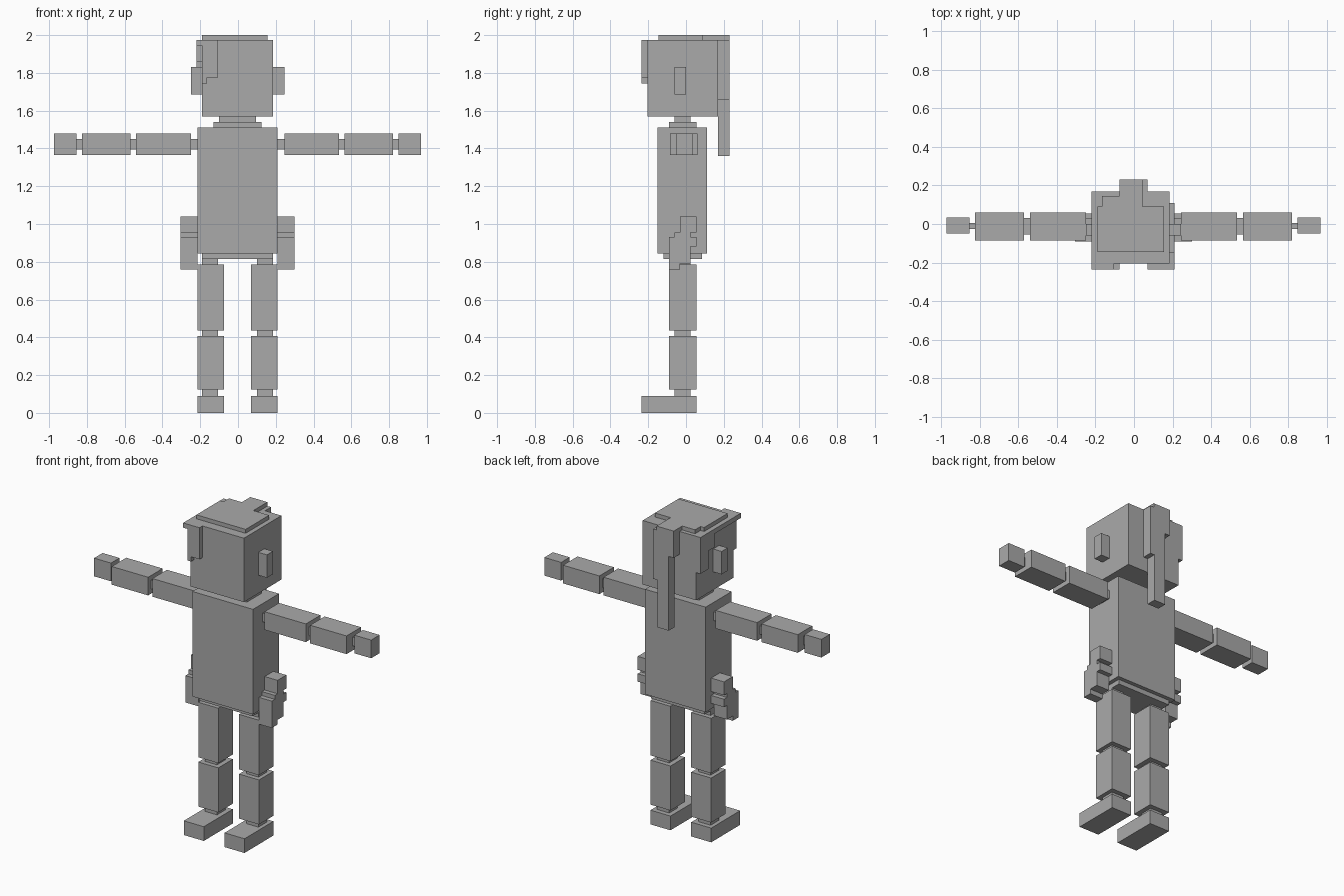
import bpy, bmesh

grey = bpy.data.materials.new("plain grey")
grey.diffuse_color = (0.4, 0.4, 0.4, 1)
CX = -0.0025  # mirror plane of the body


def build(name, boxes):
    """One object from boxes given as (x0, x1, y0, y1, z0, z1)."""
    bm = bmesh.new()
    for x0, x1, y0, y1, z0, z1 in boxes:
        vs = bmesh.ops.create_cube(bm, size=1)["verts"]
        for v in vs:
            v.co = (x1 if v.co.x > 0 else x0,
                    y1 if v.co.y > 0 else y0,
                    z1 if v.co.z > 0 else z0)
    me = bpy.data.meshes.new(name)
    bm.to_mesh(me)
    bm.free()
    me.materials.append(grey)
    ob = bpy.data.objects.new(name, me)
    bpy.context.collection.objects.link(ob)
    return ob


def pair(name, boxes):
    """Right-hand part and its mirror image."""
    build("right_" + name, boxes)
    build("left_" + name, [(2 * CX - b[1], 2 * CX - b[0], *b[2:]) for b in boxes])


# Trunk and head
build("torso", [(-0.215, 0.21, -0.15, 0.11, 0.845, 1.51)])
build("pelvis", [(-0.19, 0.185, -0.12, 0.085, 0.815, 0.845)])
build("neck", [(-0.13, 0.125, -0.09, 0.055, 1.51, 1.54),
               (-0.1, 0.095, -0.06, 0.025, 1.54, 1.57)])
build("head", [(-0.19, 0.185, -0.205, 0.17, 1.57, 1.975)])
pair("ear", [(0.185, 0.245, -0.06, 0.0, 1.685, 1.83)])

# Hair: crown plate, fringe, side hair and hanging tail
build("hair_crown", [(-0.19, 0.155, -0.145, 0.09, 1.975, 2.0),
                     (-0.165, 0.045, 0.09, 0.145, 1.975, 2.0),
                     (-0.075, 0.045, 0.145, 0.23, 1.975, 2.0)])
build("hair_fringe", [(-0.19, -0.105, -0.235, -0.205, 1.775, 1.975),
                      (-0.19, -0.165, -0.235, -0.205, 1.745, 1.775)])
build("hair_side", [(-0.22, -0.19, -0.235, 0.17, 1.945, 1.975),
                    (-0.22, -0.19, 0.03, 0.17, 1.86, 1.945),
                    (-0.22, -0.19, 0.09, 0.17, 1.745, 1.86)])
build("hair_tail", [(-0.075, 0.07, 0.17, 0.23, 1.83, 1.975),
                    (-0.04, 0.07, 0.17, 0.23, 1.66, 1.83),
                    (-0.04, 0.04, 0.17, 0.23, 1.36, 1.66)])

# Arms stretched sideways
pair("upper_arm", [(0.245, 0.535, -0.085, 0.06, 1.365, 1.48)])
pair("forearm", [(0.565, 0.82, -0.085, 0.06, 1.365, 1.48)])
pair("hand", [(0.85, 0.968, -0.05, 0.035, 1.365, 1.48)])
for name, x0, x1, y0, y1 in (("shoulder", 0.21, 0.245, -0.055, 0.03),
                             ("elbow", 0.535, 0.565, -0.055, 0.03),
                             ("wrist", 0.82, 0.85, -0.025, 0.005)):
    pair(name, [(x0, x1, y0, y1, 1.395, 1.45)])

# Legs
pair("thigh", [(0.07, 0.21, -0.09, 0.055, 0.437, 0.785)])
pair("shin", [(0.07, 0.21, -0.09, 0.055, 0.125, 0.407)])
pair("foot", [(0.07, 0.21, -0.235, 0.055, 0.0, 0.09)])
for name, z0, z1 in (("hip", 0.785, 0.815), ("knee", 0.407, 0.437), ("ankle", 0.09, 0.125)):
    pair(name, [(0.1, 0.185, -0.06, 0.025, z0, z1)])

# Stepped holsters at the hips
pair("holster", [(0.21, 0.3, -0.033, 0.055, 0.955, 1.04),
                 (0.21, 0.3, -0.06, 0.025, 0.93, 0.955),
                 (0.21, 0.3, -0.09, 0.055, 0.88, 0.93),
                 (0.21, 0.3, -0.09, 0.025, 0.79, 0.88),
                 (0.21, 0.3, -0.09, -0.033, 0.76, 0.79)])
